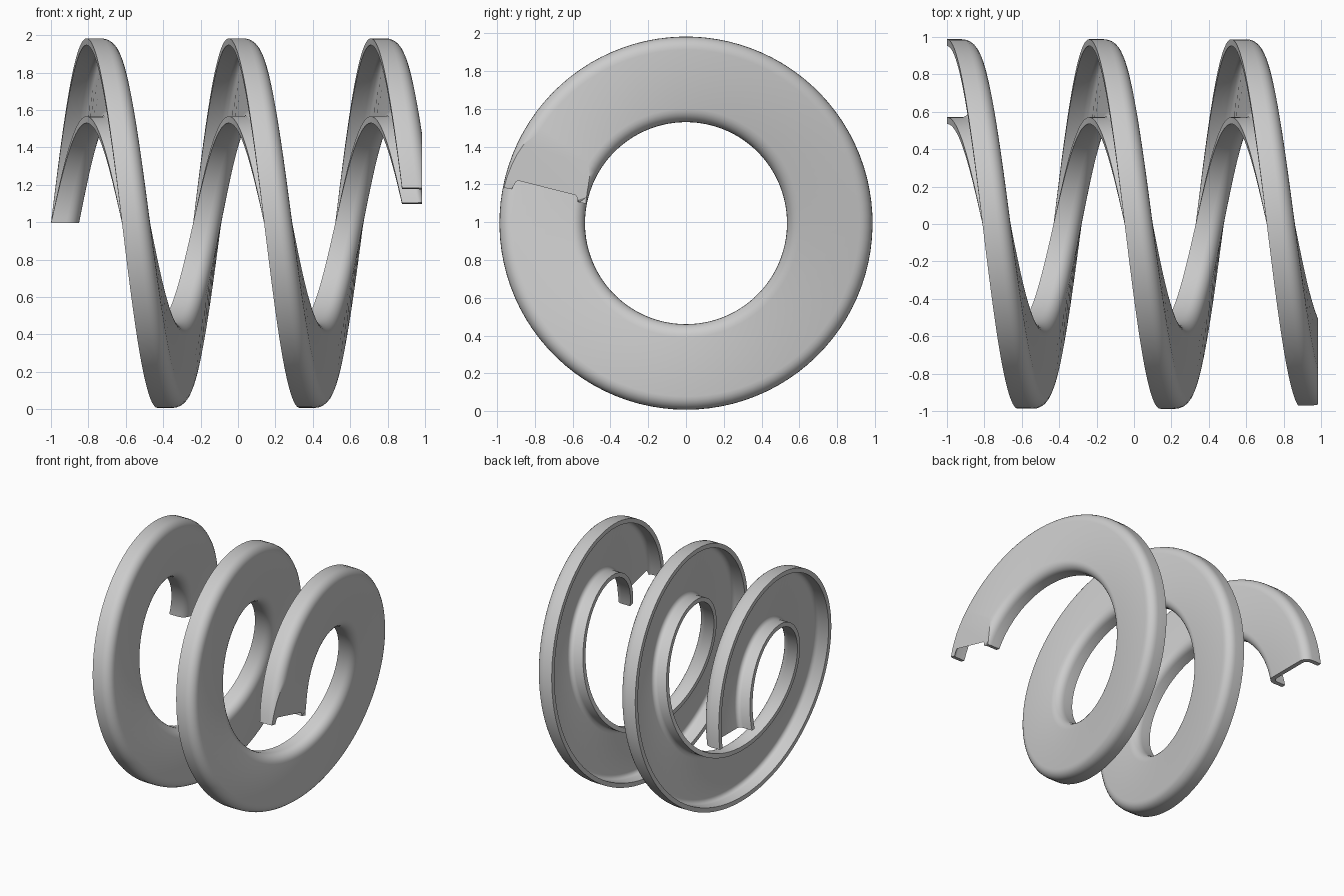
import bpy, bmesh
from math import sin, cos, pi, radians

if "Cube" in bpy.data.objects:
    bpy.data.objects.remove(bpy.data.objects["Cube"])

R_OUT, R_IN, WIDTH, WALL, FILLET = 0.988, 0.535, 0.15, 0.036, 0.07
PITCH, X_START, X_END, CZ = 0.76, -1.0, 0.984, 0.995
SWEEP = radians(720 + 169)
STEPS = 240


def arc(cx, cr, rad, a0, a1, n=6):
    """Points (x, r) of a fillet arc."""
    return [(cx + rad * cos(radians(a0 + (a1 - a0) * i / n)),
             cr + rad * sin(radians(a0 + (a1 - a0) * i / n))) for i in range(n + 1)]


# channel section: open toward -x, rounded corners on the +x side
cx, ri = WIDTH - FILLET, FILLET - WALL
ro, rn = R_OUT - FILLET, R_IN + FILLET
profile = ([(0, R_OUT)] + arc(cx, ro, FILLET, 90, 0)
           + arc(cx, rn, FILLET, 0, -90)
           + [(0, R_IN), (0, R_IN + WALL)]
           + arc(cx, rn, ri, -90, 0) + arc(cx, ro, ri, 0, 90)
           + [(0, R_OUT - WALL)])

# sweep the section along a helix around the x axis
bm = bmesh.new()
rings = []
for s in range(STEPS + 1):
    a = SWEEP * s / STEPS
    x0 = X_START + PITCH * a / (2 * pi)
    rings.append([bm.verts.new((x0 + x, r * cos(a), CZ + r * sin(a))) for x, r in profile])
n = len(profile)
for p, q in zip(rings, rings[1:]):
    for i in range(n):
        j = (i + 1) % n
        bm.faces.new((p[i], p[j], q[j], q[i]))
bm.faces.new(rings[0])
bm.faces.new(rings[-1])

# trim the far end flat, which leaves the two flanges running on past the web
res = bmesh.ops.bisect_plane(bm, geom=bm.verts[:] + bm.edges[:] + bm.faces[:],
                             plane_co=(X_END, 0, 0), plane_no=(1, 0, 0), clear_outer=True)
cut = [e for e in bm.edges if e.is_boundary]
bmesh.ops.triangle_fill(bm, edges=cut, use_beauty=True)
bmesh.ops.recalc_face_normals(bm, faces=bm.faces[:])

mesh = bpy.data.meshes.new("helical_channel")
bm.to_mesh(mesh)
bm.free()
coil = bpy.data.objects.new("helical_channel", mesh)
bpy.context.collection.objects.link(coil)
bpy.context.view_layer.objects.active = coil
coil.select_set(True)
bpy.ops.object.shade_smooth_by_angle(angle=radians(30))
